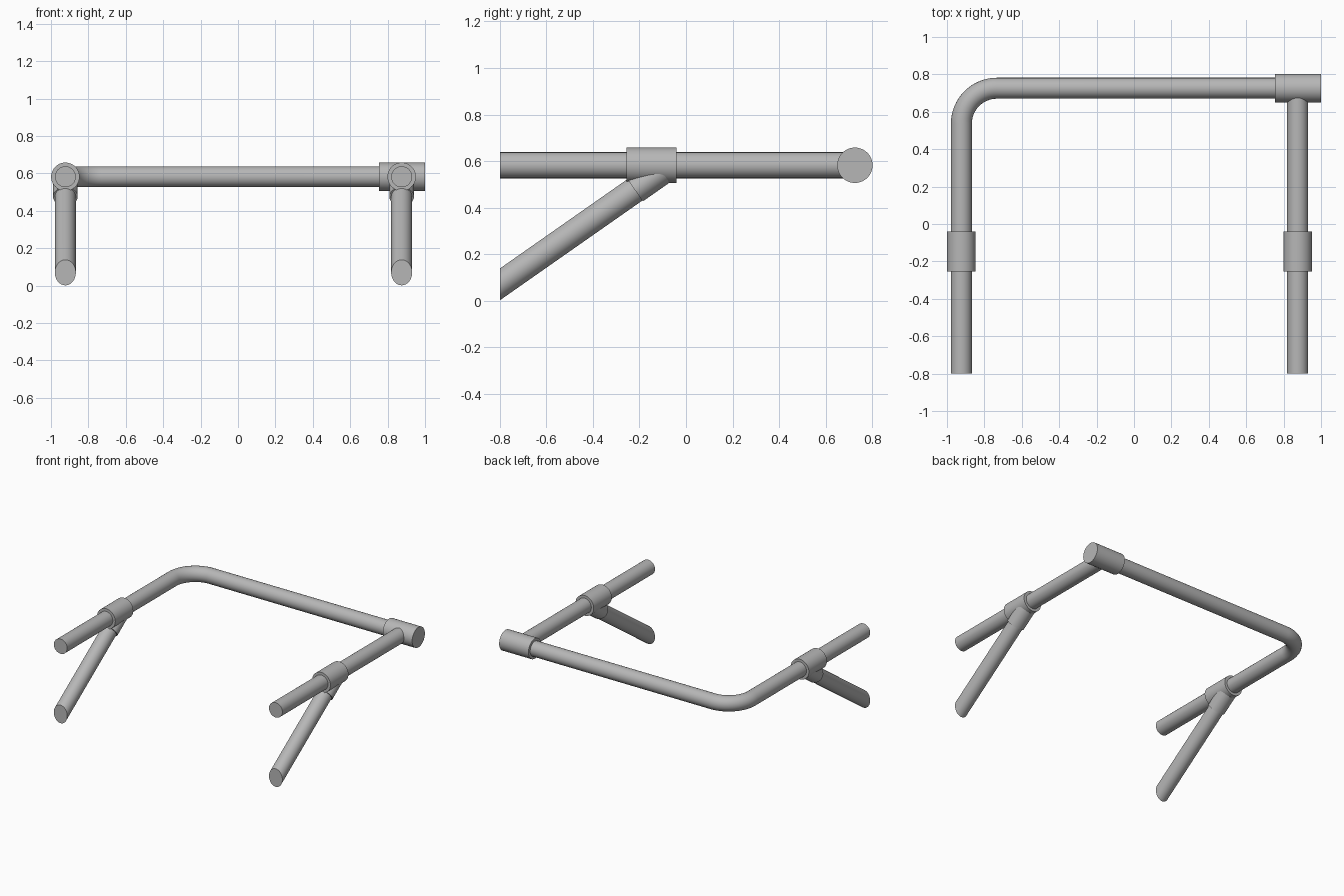
import bpy, bmesh
from math import sin, cos, pi, radians
from mathutils import Vector, Matrix

cube = bpy.data.objects.get("Cube")
if cube:
    bpy.data.objects.remove(cube, do_unlink=True)

TUBE, SLEEVE = 0.056, 0.076     # radii
RAIL_Z = 0.582                  # height of the horizontal frame
LEFT_X, RIGHT_X = 0.875, -0.923
FRONT_Y, BACK_Y = -0.80, 0.726
BEND = 0.19

steel = bpy.data.materials.new("grey_steel")
steel.use_nodes = True
grey = (0.47, 0.47, 0.47, 1)
steel.diffuse_color = grey
steel.node_tree.nodes["Principled BSDF"].inputs["Base Color"].default_value = grey


def finish(obj):
    obj.data.materials.clear()
    obj.data.materials.append(steel)
    bpy.ops.object.select_all(action='DESELECT')
    obj.select_set(True)
    bpy.context.view_layer.objects.active = obj
    bpy.ops.object.shade_smooth_by_angle(angle=radians(35))


def rod(name, start, end, radius, widen=1.0, cut_y=None):
    """Capped cylinder between two points, optionally trimmed flat at cut_y."""
    start, end = Vector(start), Vector(end)
    axis = end - start
    turn = Vector((0, 0, 1)).rotation_difference(axis).to_matrix().to_4x4()
    bm = bmesh.new()
    bmesh.ops.create_cone(bm, cap_ends=True, segments=48, radius1=radius,
                          radius2=radius, depth=axis.length)
    place = Matrix.Translation((start + end) / 2) @ turn @ Matrix.Diagonal((widen, 1, 1, 1))
    bmesh.ops.transform(bm, matrix=place, verts=bm.verts)
    if cut_y is not None:
        cut = bmesh.ops.bisect_plane(bm, geom=bm.verts[:] + bm.edges[:] + bm.faces[:],
                                     plane_co=(0, cut_y, 0), plane_no=(0, -1, 0),
                                     clear_outer=True)
        rim = [e for e in cut["geom_cut"] if isinstance(e, bmesh.types.BMEdge)]
        bmesh.ops.holes_fill(bm, edges=rim)
    bmesh.ops.recalc_face_normals(bm, faces=bm.faces)
    mesh = bpy.data.meshes.new(name)
    bm.to_mesh(mesh)
    bm.free()
    obj = bpy.data.objects.new(name, mesh)
    bpy.context.collection.objects.link(obj)
    finish(obj)


# Bent tube: right side rail, rounded corner and back rail in one piece
path = [(RIGHT_X, FRONT_Y)]
for i in range(17):
    a = pi - i / 16 * pi / 2
    path.append((RIGHT_X + BEND + BEND * cos(a), BACK_Y - BEND + BEND * sin(a)))
path.append((0.80, BACK_Y))
curve = bpy.data.curves.new("bent_rail", 'CURVE')
curve.dimensions = '3D'
curve.bevel_depth = TUBE
curve.bevel_resolution = 10
curve.use_fill_caps = True
spline = curve.splines.new('POLY')
spline.points.add(len(path) - 1)
for point, (x, y) in zip(spline.points, path):
    point.co = (x, y, RAIL_Z, 1)
rail = bpy.data.objects.new("bent_rail", curve)
bpy.context.collection.objects.link(rail)
bpy.ops.object.select_all(action='DESELECT')
rail.select_set(True)
bpy.context.view_layer.objects.active = rail
bpy.ops.object.convert(target='MESH')
finish(bpy.context.view_layer.objects.active)

# Straight left rail and the corner sleeve it runs into
rod("left_rail", (LEFT_X, FRONT_Y, RAIL_Z), (LEFT_X, BACK_Y, RAIL_Z), TUBE)
rod("corner_sleeve", (0.755, BACK_Y, RAIL_Z), (1.0, BACK_Y, RAIL_Z), SLEEVE)

# Side sleeves with slanted braces
SLOPE = 0.7


def on_brace(x, y):
    return (x, y, 0.07 + SLOPE * (y - FRONT_Y))


for side, x in (("left", LEFT_X), ("right", RIGHT_X)):
    rod(side + "_sleeve", (x, -0.255, RAIL_Z), (x, -0.04, RAIL_Z), SLEEVE)
    rod(side + "_brace_collar", on_brace(x, -0.22), on_brace(x, -0.095), 0.06, widen=1.1)
    rod(side + "_brace", on_brace(x, FRONT_Y - 0.1), on_brace(x, -0.12), TUBE, cut_y=FRONT_Y)
